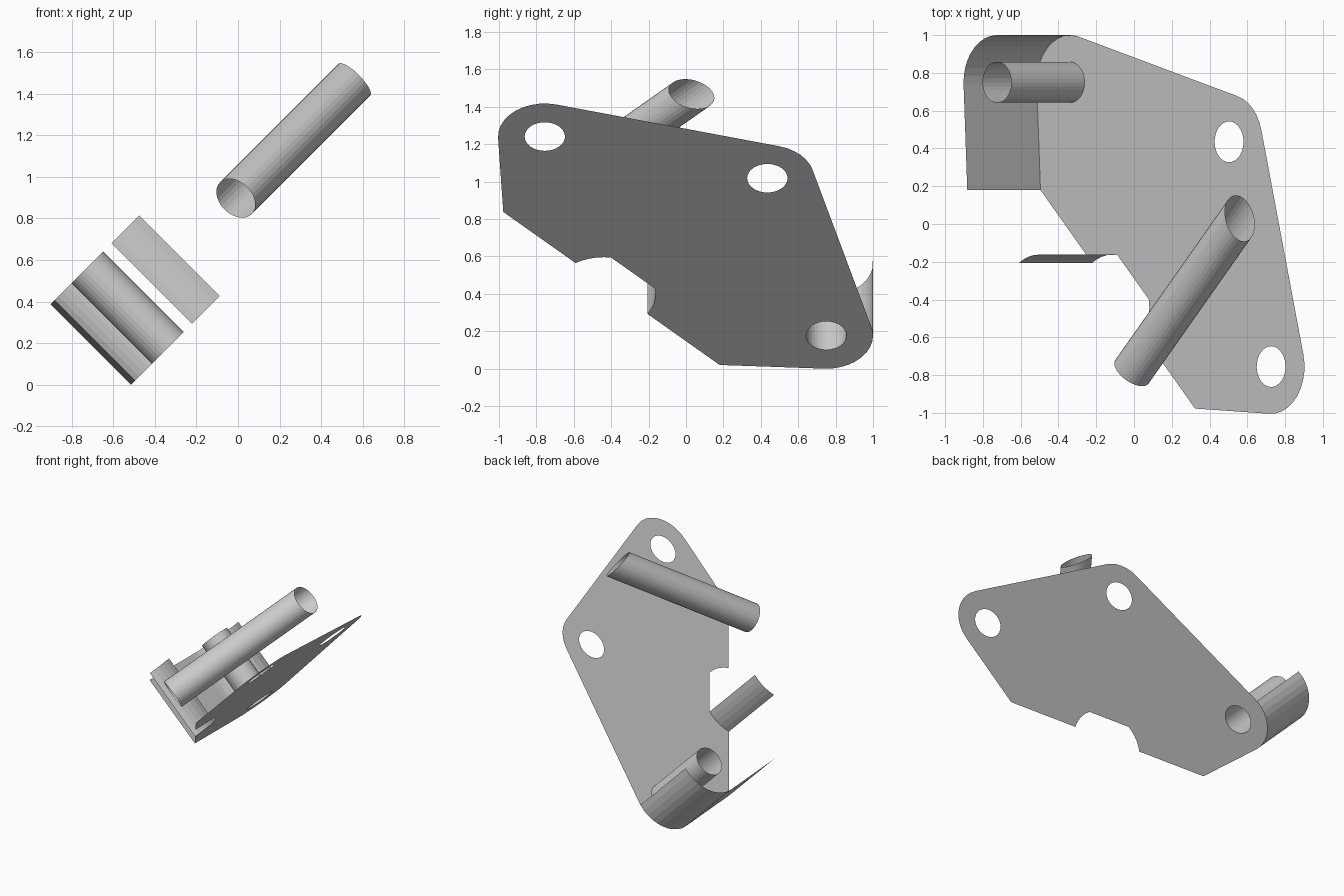
import bpy, bmesh, math
from mathutils import Matrix, Vector

if "Cube" in bpy.data.objects:
    bpy.data.objects.remove(bpy.data.objects["Cube"])

# Tilted working frame: u up the slope, v = y, w square to the plate
S = math.sqrt(0.5)
FRAME = Matrix(((S, 0, -S, -0.515), (0, 1, 0, 0), (S, 0, S, 0), (0, 0, 0, 1)))
DEPTH = 0.548
BORE = 0.108
LOW, MID, HIGH = (0.25, 0.75), (1.44, 0.435), (1.755, -0.755)
CORNER_A, CORNER_B = (0.028, 0.18), (1.185, -0.977)


def arc(c, r, a0, a1, n):
    return [(c[0] + r * math.cos(math.radians(a0 + (a1 - a0) * i / n)),
             c[1] + r * math.sin(math.radians(a0 + (a1 - a0) * i / n)))
            for i in range(n + 1)]


def circle(c, r, n=32):
    return arc(c, r, 0, 360, n)[:-1]


def finish(name, bm):
    mesh = bpy.data.meshes.new(name)
    bm.transform(FRAME)
    bm.to_mesh(mesh)
    bm.free()
    obj = bpy.data.objects.new(name, mesh)
    bpy.context.collection.objects.link(obj)
    return obj


def skin(name, row_a, row_b, closed=False):
    """Open sheet between two matching rows of points."""
    bm = bmesh.new()
    a = [bm.verts.new(p) for p in row_a]
    b = [bm.verts.new(p) for p in row_b]
    n = len(a)
    for i in range(n if closed else n - 1):
        j = (i + 1) % n
        bm.faces.new((a[i], a[j], b[j], b[i]))
    return finish(name, bm)


def wall(name, path, closed=False):
    return skin(name, [(u, v, 0) for u, v in path],
                [(u, v, DEPTH) for u, v in path], closed)


# Plate outline pieces
low_arc = arc(LOW, 0.25, 80, 182.8, 10)
notch_c = (0.565, -0.44)
clip_arc = arc(notch_c, 0.278, 122.8, 81.8, 5)
far_arc = arc(notch_c, 0.278, 8.2, -32.8, 5)
outline = (low_arc + [CORNER_A] + clip_arc + far_arc + [CORNER_B]
           + arc(HIGH, 0.25, -92.8, 14.8, 10) + arc(MID, 0.25, 14.8, 75.2, 6)
           + arc(LOW, 0.25, 75.2, 77, 1))

# Flat plate with three holes
bm = bmesh.new()
edges = []
for loop in [outline] + [circle(c, BORE) for c in (LOW, MID, HIGH)]:
    vs = [bm.verts.new((u, v, 0)) for u, v in loop]
    edges += [bm.edges.new((vs[i], vs[(i + 1) % len(vs)])) for i in range(len(vs))]
bmesh.ops.triangle_fill(bm, use_beauty=True, edges=edges, normal=(0, 0, 1))
bmesh.ops.dissolve_limit(bm, angle_limit=0.01, verts=bm.verts, edges=bm.edges)
finish("plate", bm)

# Walls rising from the plate
wall("corner_wall", low_arc + [CORNER_A])
wall("notch_wall", clip_arc)
wall("low_hole_tube", circle(LOW, BORE), True)

# Long pipe parallel to the plate: square lower end, upper end cut along the plate edge
start = Vector((0.991, -0.782, 0.278))
end = Vector((1.799, 0.03, 0.278))
rows = [[], []]
for i in range(32):
    t = 2 * math.pi * i / 32
    h, k = BORE * math.cos(t), BORE * math.sin(t)
    rows[0].append(start + Vector((-S * k, S * k, h)))
    rows[1].append(end + Vector((-0.285 * k, 1.13 * k, h)))
skin("long_pipe", rows[0], rows[1], True)
